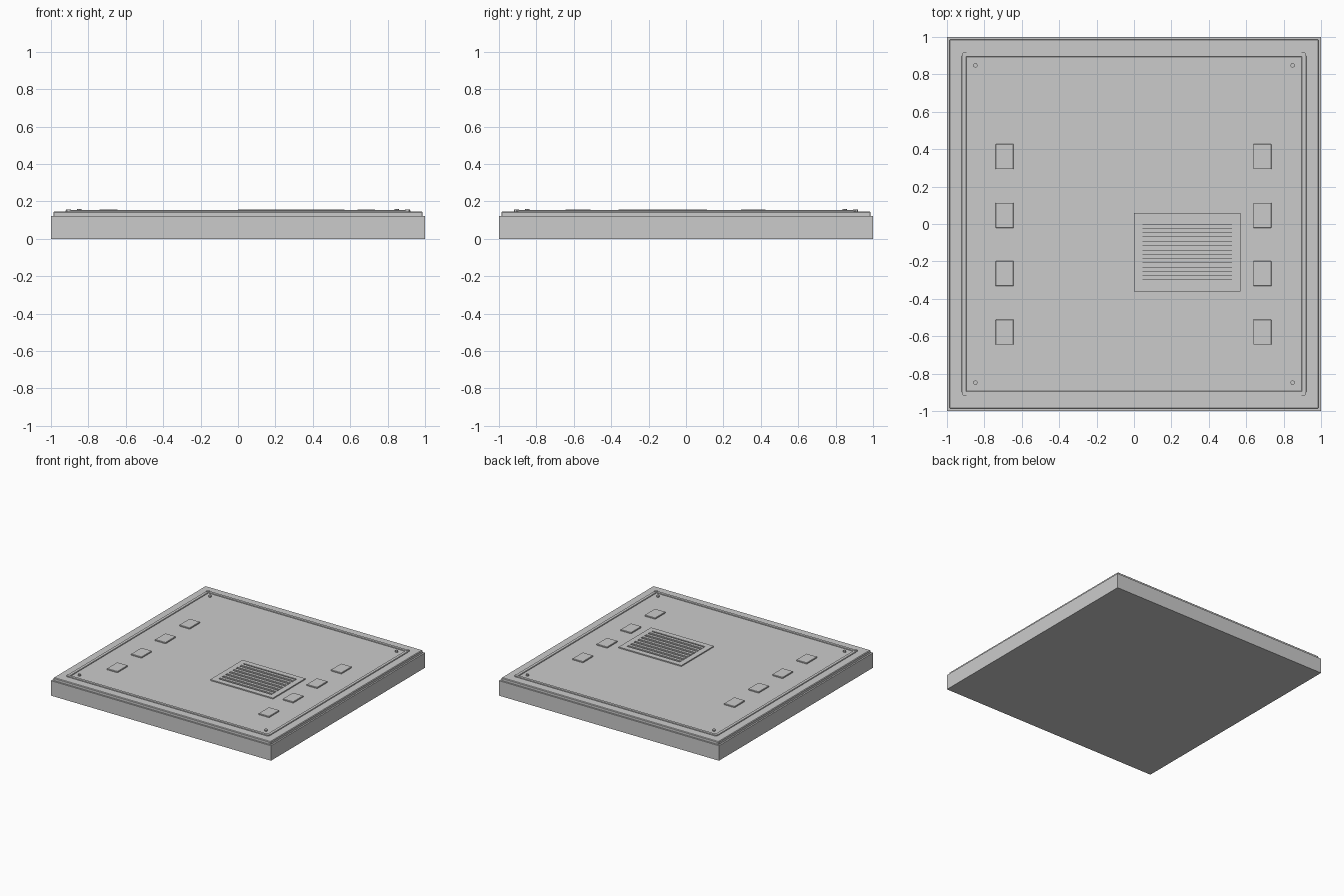
import bpy

if "Cube" in bpy.data.objects:
    bpy.data.objects.remove(bpy.data.objects["Cube"])

BASE_TOP, PLATE_TOP = 0.123, 0.147


def box(name, x, y, sx, sy, z0, z1, bevel=0.0):
    bpy.ops.mesh.primitive_cube_add(size=1, location=(x, y, (z0 + z1) / 2))
    o = bpy.context.object
    o.name = name
    o.scale = (sx, sy, z1 - z0)
    bpy.ops.object.transform_apply(location=False, rotation=False, scale=True)
    if bevel:
        m = o.modifiers.new("bevel", 'BEVEL')
        m.width, m.segments = bevel, 1
    return o


def disc(name, x, y, r, z0, z1, sides=12):
    bpy.ops.mesh.primitive_cylinder_add(vertices=sides, radius=r, depth=z1 - z0,
                                        location=(x, y, (z0 + z1) / 2))
    o = bpy.context.object
    o.name = name
    bpy.ops.object.shade_smooth_by_angle()
    return o


# Slab with a slightly inset, chamfered deck plate
box("base_slab", 0, 0, 2, 2, 0, BASE_TOP)
box("deck_plate", 0, 0, 1.975, 1.975, BASE_TOP - 0.02, PLATE_TOP, 0.005)

# Raised border strips, corner joints and bolts
for s in (-1, 1):
    box("border_strip_x", 0, s * 0.906, 1.80, 0.024, PLATE_TOP - 0.01, 0.154, 0.002)
    box("border_strip_y", s * 0.908, 0, 0.026, 1.80, PLATE_TOP - 0.01, 0.154, 0.002)
    for t in (-1, 1):
        disc("corner_joint", s * 0.906, t * 0.906, 0.014, PLATE_TOP - 0.01, 0.157)
        disc("bolt", s * 0.848, t * 0.848, 0.012, PLATE_TOP - 0.01, 0.160, 8)

# Rectangular pads in two rows
for x in (-0.692, 0.686):
    for y in (0.36, 0.046, -0.265, -0.578):
        box("pad", x, y, 0.096, 0.134, PLATE_TOP - 0.01, 0.157, 0.002)

# Vent: backing plate, frame and slats
vx, vy, w, d, f = 0.285, -0.15, 0.57, 0.42, 0.045
box("vent_backing", vx, vy, w - 0.01, d - 0.01, PLATE_TOP - 0.01, 0.149)
for s in (-1, 1):
    box("vent_frame_x", vx, vy + s * (d - f) / 2, w, f, PLATE_TOP - 0.01, 0.156)
    box("vent_frame_y", vx + s * (w - f) / 2, vy, f, d - 2 * f, PLATE_TOP - 0.01, 0.156)
for i in range(7):
    box("vent_slat", vx, vy + (i - 3) * 0.046, w - 2 * f, 0.024, 0.146, 0.158)
